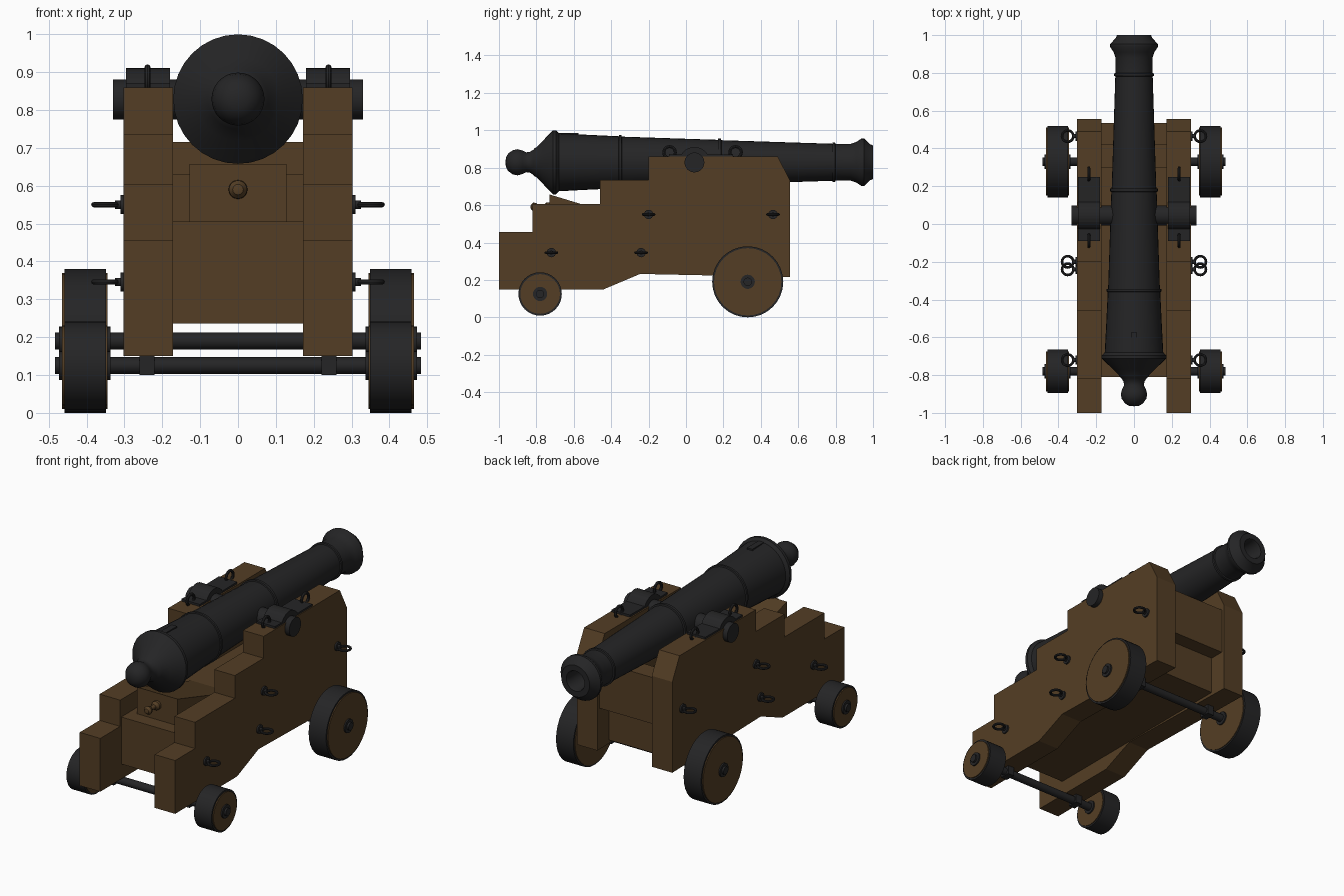
import bpy, bmesh, math
from mathutils import Vector

if "Cube" in bpy.data.objects:
    bpy.data.objects.remove(bpy.data.objects["Cube"])


def material(name, rgb):
    m = bpy.data.materials.new(name)
    m.diffuse_color = (*rgb, 1)
    m.use_nodes = True
    m.node_tree.nodes["Principled BSDF"].inputs["Base Color"].default_value = m.diffuse_color
    return m


WOOD = material("oak_brown", (0.088, 0.048, 0.018))
IRON = material("black_iron", (0.018, 0.018, 0.019))


def finish(name, bm, mat, smooth=False):
    bmesh.ops.recalc_face_normals(bm, faces=bm.faces[:])
    me = bpy.data.meshes.new(name)
    bm.to_mesh(me)
    bm.free()
    me.materials.append(mat)
    ob = bpy.data.objects.new(name, me)
    bpy.context.collection.objects.link(ob)
    if smooth:
        bpy.ops.object.select_all(action='DESELECT')
        ob.select_set(True)
        bpy.context.view_layer.objects.active = ob
        bpy.ops.object.shade_smooth_by_angle(angle=math.radians(35))
    return ob


def lathe(name, profile, centre, mat, axis='Y', n=32):
    """Revolve (distance, radius) points around an axis through centre."""
    bm = bmesh.new()
    rings = []
    for d, r in profile:
        ring = []
        for i in range(n if r > 0 else 1):
            a = 2 * math.pi * i / n
            u, v = r * math.cos(a), r * math.sin(a)
            p = {'X': (d, u, v), 'Y': (u, d, v), 'Z': (u, v, d)}[axis]
            ring.append(bm.verts.new(Vector(p) + Vector(centre)))
        rings.append(ring)
    for a, b in zip(rings, rings[1:]):
        for i in range(n):
            j = (i + 1) % n
            quad = [a[i % len(a)], a[j % len(a)], b[j % len(b)], b[i % len(b)]]
            bm.faces.new(list(dict.fromkeys(quad)))
    return finish(name, bm, mat, True)


def rod(name, d0, d1, r, centre, mat, axis='X', n=24):
    return lathe(name, [(d0, 0), (d0, r), (d1, r), (d1, 0)], centre, mat, axis, n)


def extrude_x(name, pts, x0, x1, mat):
    """Extrude a (y, z) outline between two x positions."""
    bm = bmesh.new()
    a = [bm.verts.new((x0, y, z)) for y, z in pts]
    b = [bm.verts.new((x1, y, z)) for y, z in pts]
    bm.faces.new(a)
    bm.faces.new(b[::-1])
    for i in range(len(pts)):
        j = (i + 1) % len(pts)
        bm.faces.new((a[i], a[j], b[j], b[i]))
    return finish(name, bm, mat)


def box(name, x0, x1, y0, y1, z0, z1, mat):
    return extrude_x(name, [(y0, z0), (y1, z0), (y1, z1), (y0, z1)], x0, x1, mat)


def ring(name, centre, major, minor, axis, mat):
    pts = [(minor * math.sin(t * math.pi / 4), major + minor * math.cos(t * math.pi / 4))
           for t in range(9)]
    return lathe(name, pts, centre, mat, axis, 20)


AX = 0.829  # height of the barrel axis

# Barrel with cascabel knob, breech ring, reinforce rings, flared muzzle and bore
barrel = [(-0.965, 0), (-0.963, 0.025), (-0.95, 0.048), (-0.925, 0.065), (-0.9, 0.07),
          (-0.875, 0.063), (-0.855, 0.053), (-0.835, 0.055), (-0.815, 0.068), (-0.81, 0.075),
          (-0.8, 0.08), (-0.77, 0.11), (-0.72, 0.163), (-0.712, 0.171), (-0.695, 0.171),
          (-0.68, 0.155), (-0.57, 0.149), (-0.36, 0.139), (-0.358, 0.145), (-0.345, 0.145),
          (-0.343, 0.137), (0.17, 0.12), (0.172, 0.127), (0.187, 0.127), (0.189, 0.118),
          (0.782, 0.099), (0.784, 0.106), (0.797, 0.106), (0.799, 0.098), (0.88, 0.098),
          (0.91, 0.108), (0.938, 0.127), (0.952, 0.127), (0.985, 0.096), (1.0, 0.09),
          (1.0, 0.058), (0.985, 0.053), (0.6, 0.053), (0.6, 0)]
lathe("barrel", barrel, (0, 0, AX), IRON)
box("vent_block", -0.017, 0.017, -0.68, -0.575, 0.95, 0.986, IRON)
rod("trunnions", -0.33, 0.33, 0.053, (0, 0.045, AX - 0.001), IRON, n=32)

# Stepped side cheeks, trunnion caps and fittings on both sides
cheek = [(-1, 0.15), (-1, 0.455), (-0.82, 0.455), (-0.82, 0.605), (-0.46, 0.605),
         (-0.46, 0.735), (-0.2, 0.735), (-0.2, 0.86), (0.49, 0.86), (0.555, 0.735),
         (0.555, 0.215), (-0.245, 0.232), (-0.44, 0.15)]
arch = [(0.045 + 0.082 * math.cos(math.radians(t)), AX + 0.082 * math.sin(math.radians(t)))
        for t in range(30, 151, 12)]
cap = [(-0.09, 0.855), (0.25, 0.855), (0.25, 0.872)] + arch + [(-0.09, 0.872)]
WHEELS = [("front", 0.33, 0.19, 0.19), ("rear", -0.78, 0.125, 0.116)]

for s, side in ((-1, "left"), (1, "right")):
    extrude_x(side + "_cheek", cheek, s * 0.172, s * 0.302, WOOD)
    extrude_x(side + "_trunnion_cap", cap, s * 0.18, s * 0.296, IRON)
    for k, y in enumerate((-0.088, 0.265)):
        ring(f"{side}_cap_eye_{k}", (s * 0.239, y, 0.882), 0.031, 0.008, 'X', IRON)

    # Ring bolts on the outer face
    for k, (y, z) in enumerate(((-0.72, 0.346), (-0.24, 0.346), (-0.2, 0.55), (0.465, 0.55))):
        rod(f"{side}_bolt_plate_{k}", s * 0.295, s * 0.311, 0.025, (0, y, z), IRON, n=16)
        rod(f"{side}_bolt_eye_{k}", s * 0.3, s * 0.325, 0.011, (0, y, z), IRON, n=12)
        ring(f"{side}_bolt_ring_{k}", (s * 0.351, y, z), 0.03, 0.007, 'Z', IRON)

    # Wooden wheels with iron tyres and hubs
    for label, y, z, r in WHEELS:
        nm = f"{side}_{label}"
        rod(nm + "_wheel", s * 0.345, s * 0.465, r - 0.01, (0, y, z), WOOD, n=32)
        rod(nm + "_tyre", s * 0.349, s * 0.459, r, (0, y, z), IRON, n=32)
        rod(nm + "_hub", s * 0.337, s * 0.473, 0.038, (0, y, z), IRON)
        box(nm + "_axle_strap", s * 0.22, s * 0.26, y - 0.03, y + 0.03, z - 0.025, z + 0.035, IRON)

for label, y, z, r in WHEELS:
    rod(label + "_axle", -0.484, 0.484, 0.022, (0, y, z), IRON)

# Bed between the cheeks, with cross pieces under the barrel
box("bed", -0.172, 0.172, -0.81, 0.45, 0.236, 0.505, WOOD)
box("transom", -0.172, 0.172, 0.42, 0.535, 0.45, 0.715, WOOD)
box("transom_ledge", -0.172, 0.172, 0.3, 0.42, 0.5, 0.63, WOOD)

# Elevating wedge and its turned handle
extrude_x("elevating_wedge", [(-0.73, 0.505), (-0.73, 0.657), (-0.24, 0.508), (-0.24, 0.505)],
          -0.128, 0.128, WOOD)
lathe("wedge_handle", [(-0.832, 0), (-0.828, 0.014), (-0.815, 0.024), (-0.8, 0.02), (-0.79, 0.011),
                       (-0.76, 0.012), (-0.745, 0.025), (-0.72, 0.025), (-0.72, 0)],
      (0, 0, 0.59), WOOD, n=20)
